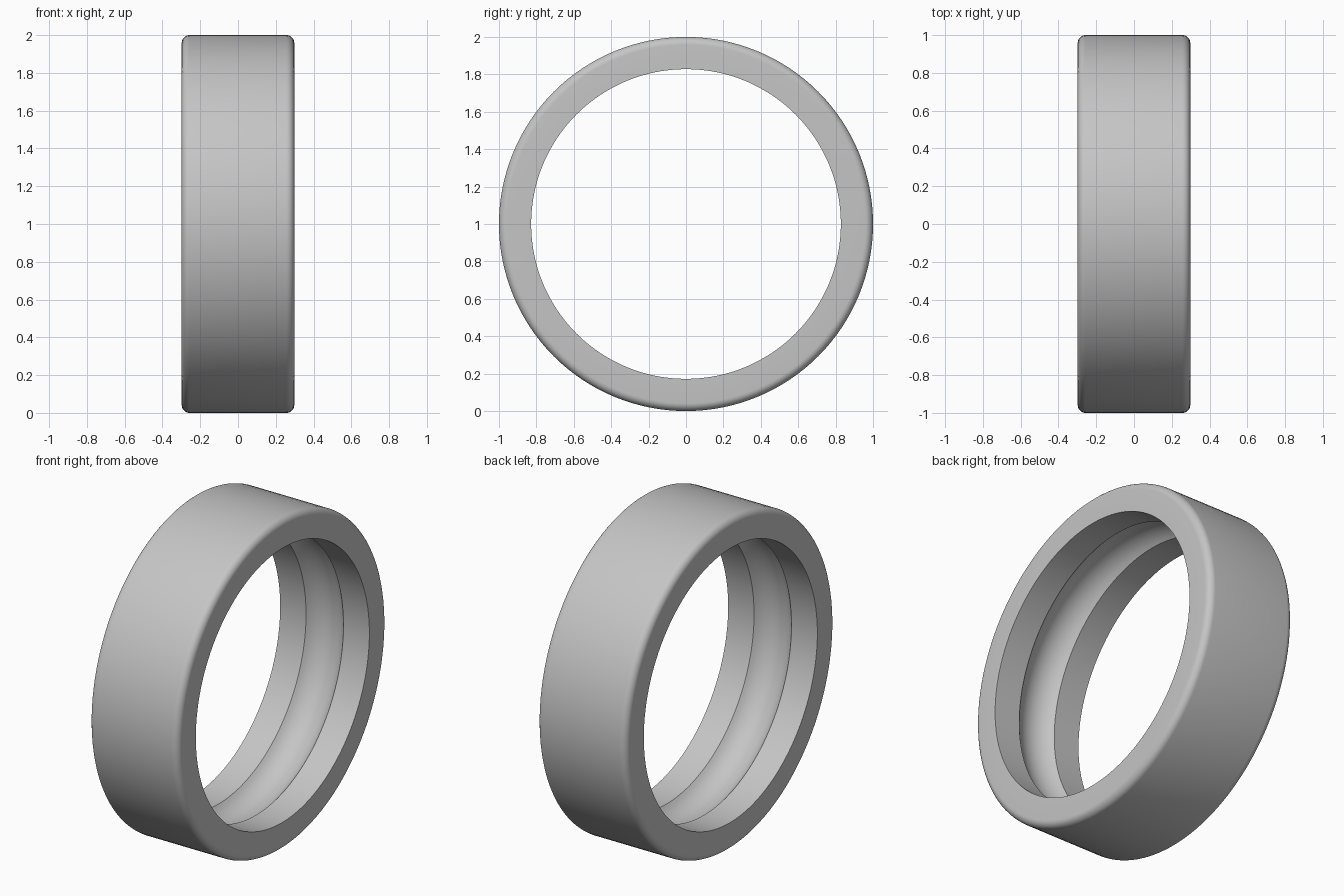
import bpy
import bmesh
import math

cube = bpy.data.objects.get("Cube")
if cube:
    bpy.data.objects.remove(cube, do_unlink=True)

R_OUT, R_IN, HALF_W = 1.0, 0.828, 0.298
FILLET = 0.042
GROOVE_HALF, GROOVE_DEPTH = 0.125, 0.06
SEGMENTS = 128

# Steel material
steel = bpy.data.materials.new("steel_grey")
steel.use_nodes = True
colour = (0.56, 0.56, 0.56, 1)
steel.diffuse_color = colour
bsdf = next(n for n in steel.node_tree.nodes if n.type == "BSDF_PRINCIPLED")
bsdf.inputs["Base Color"].default_value = colour


def arc(cx, cr, radius, start, end, steps):
    """Points (x, radius) along a circular arc, angles from +x to +radius."""
    angles = [start + (end - start) * i / steps for i in range(steps + 1)]
    return [(cx + radius * math.cos(a), cr + radius * math.sin(a)) for a in angles]


# Cross-section: filleted outside, sharp bore with a round ball groove
ball_r = (GROOVE_HALF ** 2 + GROOVE_DEPTH ** 2) / (2 * GROOVE_DEPTH)
ball_c = R_IN + GROOVE_DEPTH - ball_r
half_angle = math.asin(GROOVE_HALF / ball_r)
quarter = math.pi / 2
profile = [(HALF_W, R_IN)]
profile += arc(HALF_W - FILLET, R_OUT - FILLET, FILLET, 0, quarter, 8)
profile += arc(FILLET - HALF_W, R_OUT - FILLET, FILLET, quarter, math.pi, 8)
profile += [(-HALF_W, R_IN)]
profile += arc(0, ball_c, ball_r, quarter + half_angle, quarter - half_angle, 16)

# Spin the section around the x axis
bm = bmesh.new()
rings = []
for i in range(SEGMENTS):
    a = 2 * math.pi * i / SEGMENTS
    rings.append([bm.verts.new((x, r * math.cos(a), r * math.sin(a) + R_OUT))
                  for x, r in profile])
count = len(profile)
for i, ring in enumerate(rings):
    after = rings[(i + 1) % SEGMENTS]
    for j in range(count):
        k = (j + 1) % count
        bm.faces.new((ring[j], ring[k], after[k], after[j]))
bmesh.ops.recalc_face_normals(bm, faces=bm.faces)

mesh = bpy.data.meshes.new("bearing_outer_ring")
bm.to_mesh(mesh)
bm.free()
mesh.materials.append(steel)
ring_object = bpy.data.objects.new("bearing_outer_ring", mesh)
bpy.context.collection.objects.link(ring_object)

# Smooth shading with crisp bore and groove edges
bpy.ops.object.select_all(action="DESELECT")
ring_object.select_set(True)
bpy.context.view_layer.objects.active = ring_object
bpy.ops.object.shade_smooth_by_angle(angle=math.radians(30))
